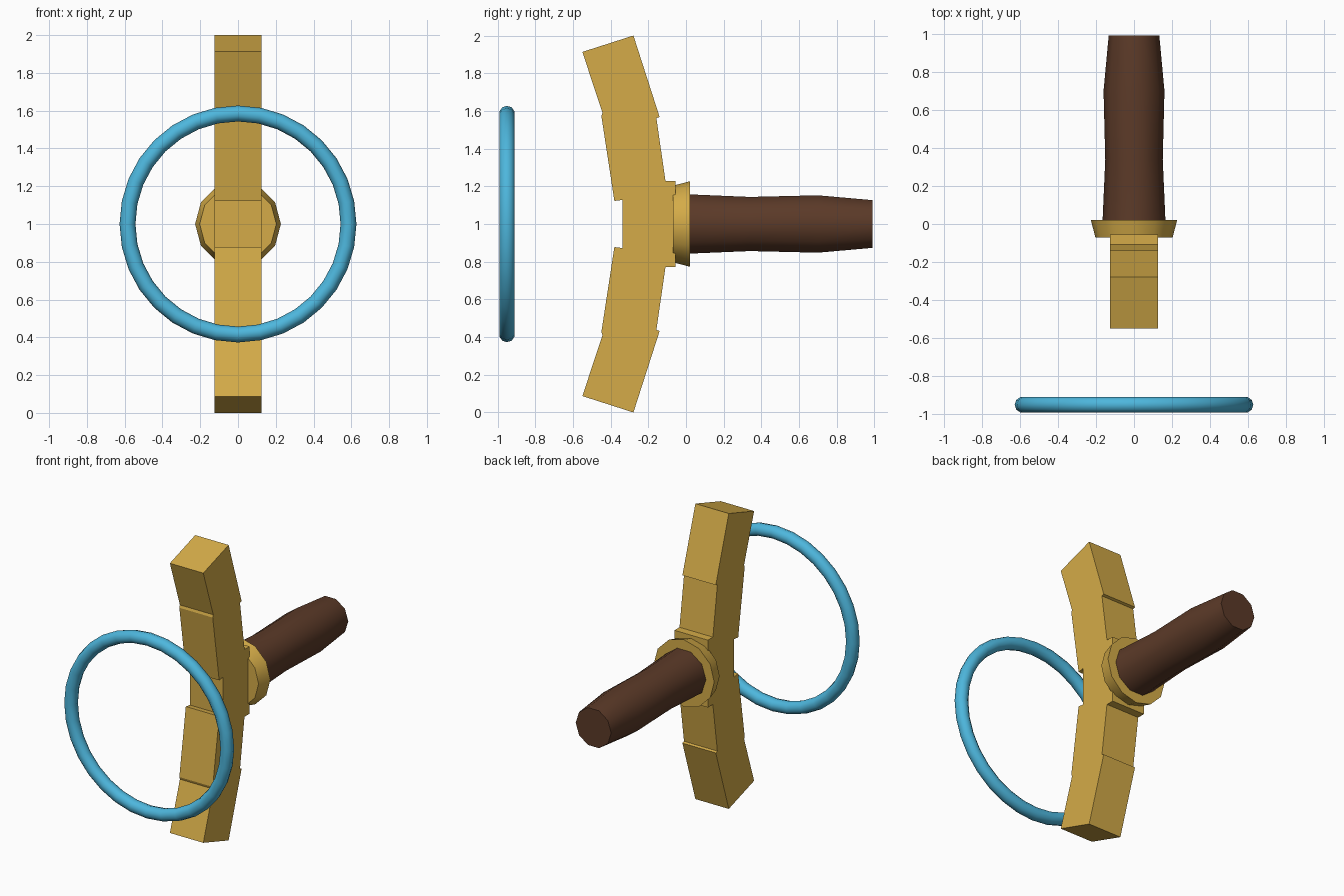
import bpy, bmesh, math

if "Cube" in bpy.data.objects:
    bpy.data.objects.remove(bpy.data.objects["Cube"])


def material(name, rgb):
    m = bpy.data.materials.new(name)
    m.diffuse_color = (*rgb, 1)
    m.use_nodes = True
    m.node_tree.nodes["Principled BSDF"].inputs["Base Color"].default_value = m.diffuse_color
    return m


GOLD = material("golden_yellow", (0.66, 0.41, 0.065))
BROWN = material("dark_brown", (0.105, 0.042, 0.021))
BLUE = material("sky_blue", (0.075, 0.47, 0.72))


def finish(name, bm, mat, smooth):
    bmesh.ops.recalc_face_normals(bm, faces=bm.faces)
    me = bpy.data.meshes.new(name)
    bm.to_mesh(me)
    bm.free()
    me.materials.append(mat)
    ob = bpy.data.objects.new(name, me)
    bpy.context.collection.objects.link(ob)
    if smooth:
        bpy.context.view_layer.objects.active = ob
        ob.select_set(True)
        bpy.ops.object.shade_smooth_by_angle(angle=math.radians(40))
        ob.select_set(False)
    return ob


def lathe_y(name, profile, sides, mat):
    """Capped turned part along y from (y, radius) pairs, at height z = 1."""
    bm = bmesh.new()
    rings = []
    for y, r in profile:
        rings.append([bm.verts.new((r * math.cos(a), y, 1 + r * math.sin(a)))
                      for a in (math.tau * i / sides for i in range(sides))])
    for lo, hi in zip(rings, rings[1:]):
        for i in range(sides):
            j = (i + 1) % sides
            bm.faces.new((lo[i], lo[j], hi[j], hi[i]))
    bm.faces.new(rings[0])
    bm.faces.new(rings[-1])
    return finish(name, bm, mat, True)


# curved limb: upper half of the (y, z) outline, mirrored about z = 1
half = [(-0.337, 1.128), (-0.38, 1.122), (-0.449, 1.573), (-0.443, 1.59),
        (-0.55, 1.913), (-0.279, 2.0), (-0.14, 1.568), (-0.157, 1.562),
        (-0.109, 1.228), (-0.055, 1.228)]
outline = half + [(y, 2 - z) for y, z in reversed(half)]
bm = bmesh.new()
face = bm.faces.new([bm.verts.new((-0.125, y, z)) for y, z in outline])
ext = bmesh.ops.extrude_face_region(bm, geom=[face])
bmesh.ops.translate(bm, vec=(0.25, 0, 0),
                    verts=[v for v in ext["geom"] if isinstance(v, bmesh.types.BMVert)])
finish("curved_limb", bm, GOLD, False)

# collar and handle
lathe_y("collar", [(-0.07, 0.203), (0.022, 0.227)], 12, GOLD)
lathe_y("handle", [(0.0, 0.166), (0.022, 0.165), (0.34, 0.151), (0.7, 0.16), (0.99, 0.133)],
        10, BROWN)

# floating ring in front
bpy.ops.mesh.primitive_torus_add(major_segments=32, minor_segments=10,
                                 major_radius=0.585, minor_radius=0.042,
                                 location=(0, -0.95, 1), rotation=(math.pi / 2, 0, 0))
ring = bpy.context.object
ring.name = "ring"
ring.data.materials.append(BLUE)
bpy.ops.object.shade_smooth_by_angle(angle=math.radians(50))
